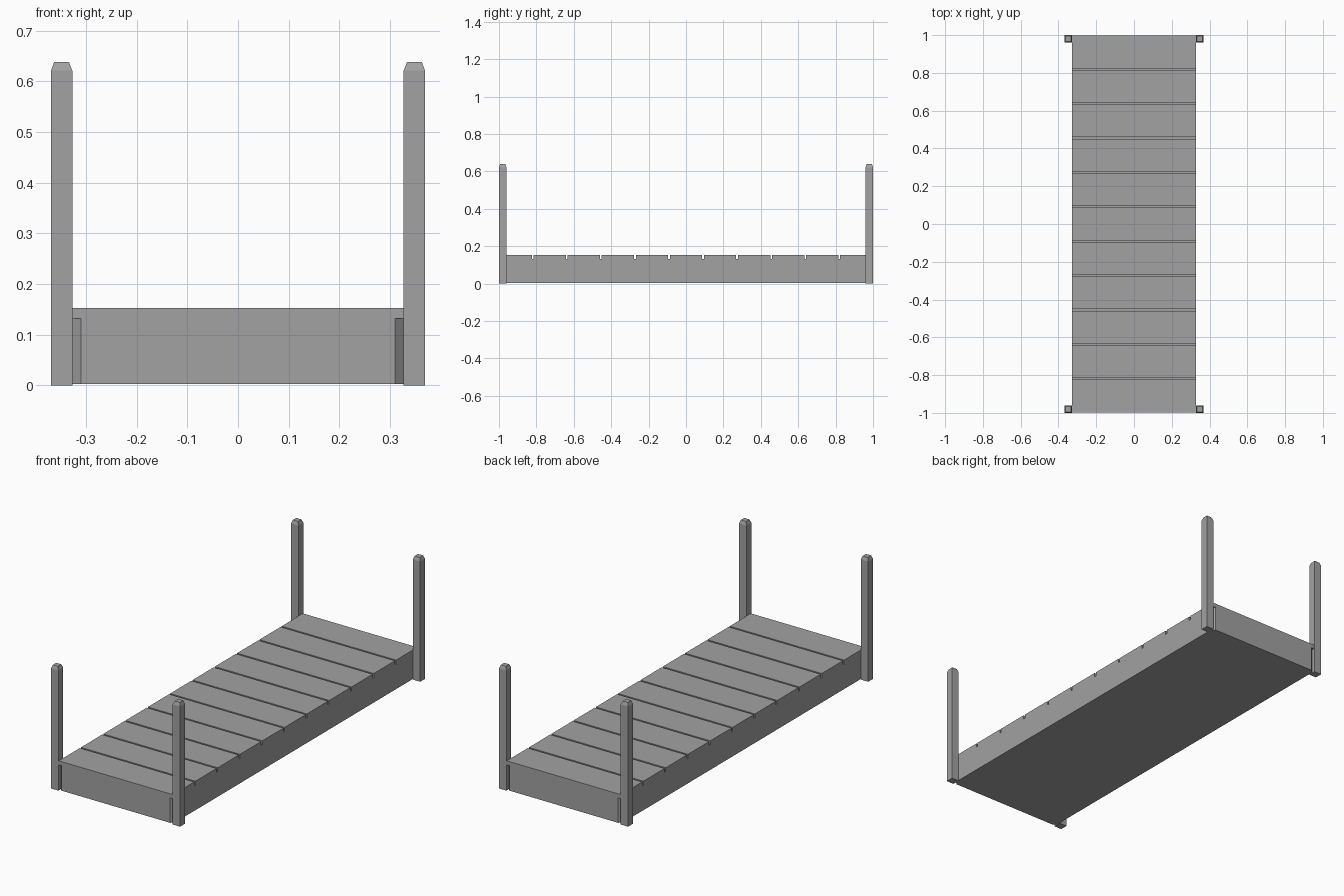
import bpy, bmesh

cube = bpy.data.objects.get("Cube")
if cube:
    bpy.data.objects.remove(cube, do_unlink=True)

# Single flat grey
grey = bpy.data.materials.new("weathered grey")
grey.use_nodes = True
colour = (0.36, 0.36, 0.36, 1)
grey.diffuse_color = colour
grey.node_tree.nodes["Principled BSDF"].inputs["Base Color"].default_value = colour


def prism(name, outline, z0, z1, top_scale=None, top_z=None):
    """Extrude an outline upward, optionally capped by a tapered top."""
    bm = bmesh.new()
    face = bm.faces.new([bm.verts.new((x, y, z0)) for x, y in outline])
    levels = [(z1, 1.0)] + ([(top_z, top_scale)] if top_z else [])
    for z, s in levels:
        out = bmesh.ops.extrude_face_region(bm, geom=[face])["geom"]
        bmesh.ops.delete(bm, geom=[face], context="FACES_ONLY") if z != z1 else None
        face = next(g for g in out if isinstance(g, bmesh.types.BMFace))
        mid = face.calc_center_median()
        for v in face.verts:
            v.co = (mid.x + (v.co.x - mid.x) * s, mid.y + (v.co.y - mid.y) * s, z)
    bmesh.ops.recalc_face_normals(bm, faces=bm.faces)
    mesh = bpy.data.meshes.new(name)
    bm.to_mesh(mesh)
    bm.free()
    mesh.materials.append(grey)
    obj = bpy.data.objects.new(name, mesh)
    bpy.context.collection.objects.link(obj)
    return obj


def rect(x0, x1, y0, y1):
    return [(x0, y0), (x1, y0), (x1, y1), (x0, y1)]


HALF_W, HALF_L = 0.327, 0.997
BASE_TOP, DECK_TOP = 0.132, 0.153

# Solid base with corners cut back beside the posts
c = 0.017
w, l = HALF_W, HALF_L
prism("base", [(c - w, -l), (w - c, -l), (w, c - l), (w, l - c),
               (w - c, l), (c - w, l), (-w, l - c), (-w, c - l)], 0.003, BASE_TOP)

# Deck planks separated by narrow gaps
COUNT, GAP = 11, 0.009
pitch = (2 * HALF_L + GAP) / COUNT
for i in range(COUNT):
    y = -HALF_L + i * pitch
    prism(f"plank_{i + 1}", rect(-w, w, y, y + pitch - GAP), BASE_TOP, DECK_TOP)

# Corner posts with chamfered tops
for end, sy in (("front", -1), ("back", 1)):
    for side, sx in (("right", -1), ("left", 1)):
        xs = sorted((sx * HALF_W, sx * 0.369))
        ys = sorted((sy * 0.96, sy * 1.0))
        prism(f"{end}_{side}_post", rect(*xs, *ys), 0, 0.621, 0.7, 0.638)
